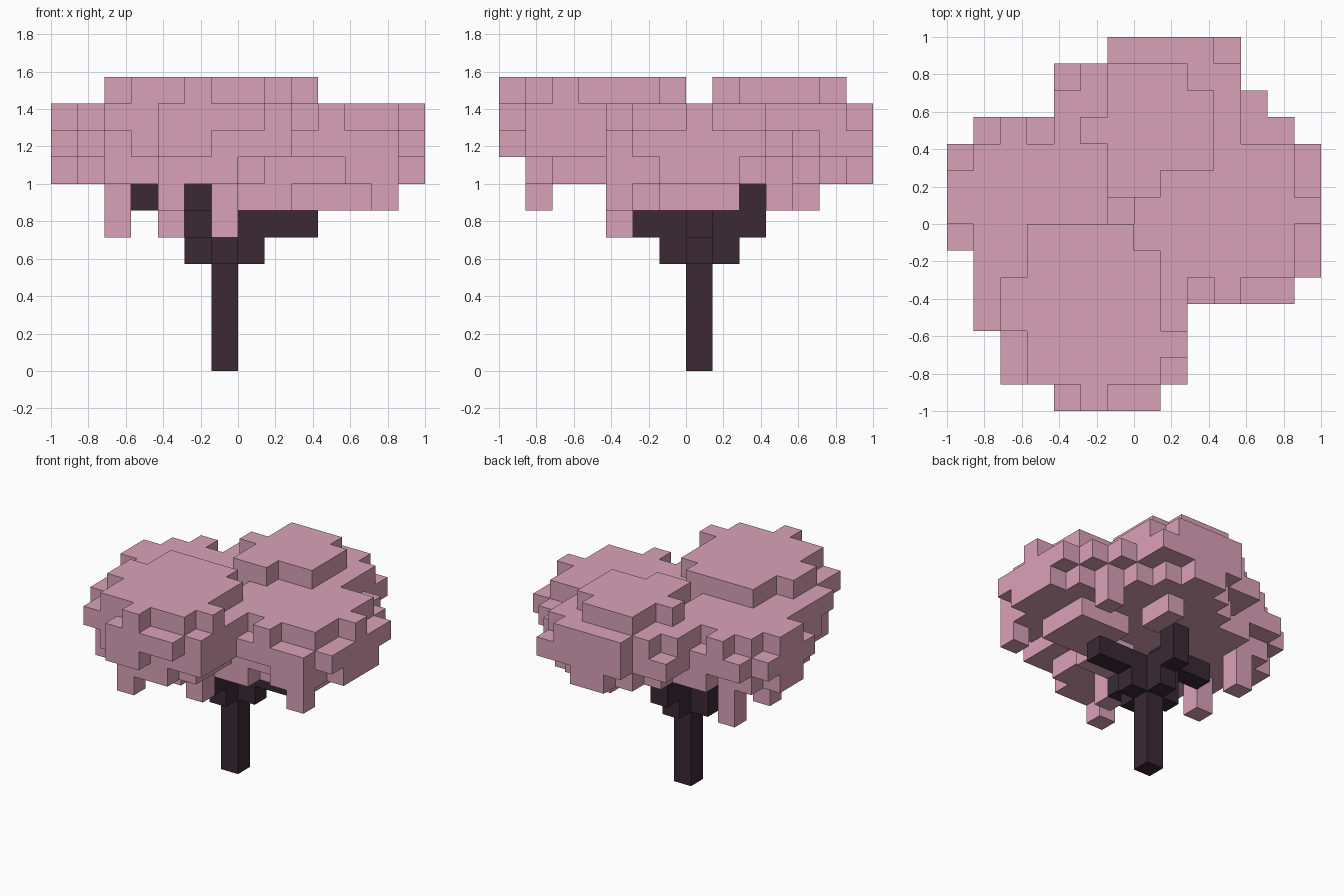
import bpy
import bmesh
from mathutils import Vector

default_cube = bpy.data.objects.get("Cube")
if default_cube:
    bpy.data.objects.remove(default_cube, do_unlink=True)

UNIT = 1 / 7  # edge length of one block


def make_material(name, colour):
    material = bpy.data.materials.new(name)
    material.use_nodes = True
    material.diffuse_color = (*colour, 1)
    shader = material.node_tree.nodes["Principled BSDF"]
    shader.inputs["Base Color"].default_value = (*colour, 1)
    shader.inputs["Roughness"].default_value = 0.9
    return material


blossom = make_material("blossom pink", (0.70, 0.36, 0.475))
bark = make_material("dark bark", (0.043, 0.022, 0.035))


def block_range(x_span, y_span, z_span):
    """All block cells inside a box given by half-open spans."""
    return {(x, y, z)
            for x in range(*x_span)
            for y in range(*y_span)
            for z in range(*z_span)}


def layer(level, first_row, spans):
    """One block-high slab described by its width in each row, front to back."""
    cells = set()
    for offset, (left, right) in enumerate(spans):
        row = first_row + offset
        cells |= block_range((left, right), (row, row + 1), (level, level + 1))
    return cells


def build_blocks(name, cells, material):
    """Build only the outer skin of the cells and merge coplanar faces."""
    mesh = bmesh.new()
    for cell in cells:
        centre = Vector(cell) + Vector((0.5, 0.5, 0.5))
        for axis in range(3):
            for sign in (-1, 1):
                normal = Vector((0, 0, 0))
                normal[axis] = sign
                neighbour = tuple(c + int(n) for c, n in zip(cell, normal))
                if neighbour in cells:
                    continue
                side = Vector((0, 0, 0))
                side[(axis + 1) % 3] = 0.5
                up = normal.cross(side)
                middle = centre + normal * 0.5
                corners = (-side - up, side - up, side + up, up - side)
                mesh.faces.new([mesh.verts.new((middle + c) * UNIT)
                                for c in corners])
    bmesh.ops.remove_doubles(mesh, verts=mesh.verts, dist=UNIT / 100)
    bmesh.ops.dissolve_limit(mesh, angle_limit=0.01,
                             verts=mesh.verts, edges=mesh.edges)
    data = bpy.data.meshes.new(name)
    mesh.to_mesh(data)
    mesh.free()
    data.materials.append(material)
    obj = bpy.data.objects.new(name, data)
    bpy.context.collection.objects.link(obj)
    return obj


# Canopy: underside slab, middle slab, upper slab
canopy = layer(7, -6, [(-3, 0), (-5, 1), (-5, 1), (-5, 1), (-6, 6), (-6, 7),
                       (-7, 7), (-7, 7), (-6, 6), (-4, 5), (-2, 4), (-1, 3),
                       (0, 2)])
canopy |= layer(8, -7, [(-3, -1), (-4, 2), (-5, 2), (-5, 2), (-6, 6), (-6, 7),
                        (-7, 7), (-7, 7), (-7, 7), (-7, 7), (-6, 6), (-3, 5),
                        (-3, 4), (-1, 4)])
canopy |= layer(9, -7, [(-3, 1), (-5, 2), (-5, 2), (-6, 2), (-6, 4), (-6, 6),
                        (-6, 6), (-7, 7), (-7, 6), (-6, 6), (-5, 4), (-3, 4),
                        (-2, 4), (-1, 3)])
canopy |= block_range((4, 6), (-3, -2), (7, 8))

# Notches in the rim of the upper slab and the dip over the trunk
canopy -= {(2, -3, 9), (-4, 3, 9), (-1, 0, 9)}

# Two raised crowns
canopy |= layer(10, -7, [(-2, -1), (-4, 1), (-4, 2), (-5, 1), (-5, 1),
                         (-4, 1), (-4, 0)])
canopy |= layer(10, 1, [(-1, 1), (-1, 3), (-2, 3), (-1, 3), (-1, 2)])

# Low clumps under the canopy
canopy |= block_range((2, 5), (-1, 2), (6, 7))
canopy |= block_range((0, 2), (-2, 0), (6, 7))
canopy |= block_range((1, 2), (3, 5), (6, 7))

# Hanging tufts: column position and lowest level
for x, y, low in [(-5, 2, 5), (-5, -1, 5), (-3, -2, 5), (-1, -3, 5),
                  (-3, -6, 6), (5, -3, 6), (4, 3, 6)]:
    canopy |= block_range((x, x + 1), (y, y + 1), (low, 7))

# Trunk and branches
trunk = block_range((-1, 0), (0, 1), (0, 5))
branches = block_range((-2, 1), (0, 1), (4, 5))       # left-right fork
branches |= block_range((-1, 0), (-1, 2), (4, 5))     # front-back fork
branches |= block_range((0, 3), (0, 1), (5, 6))       # left bough
branches |= block_range((-2, -1), (0, 1), (5, 7))     # right bough
branches |= block_range((-4, -2), (0, 1), (6, 7))
branches |= block_range((-1, 0), (-2, 0), (5, 6))     # front bough
branches |= block_range((-2, -1), (-1, 0), (5, 6))
branches |= block_range((-1, 0), (1, 3), (5, 6))      # back bough
branches |= block_range((-1, 0), (2, 3), (6, 7))

build_blocks("canopy", canopy, blossom)
build_blocks("trunk_and_branches", trunk | branches, bark)
